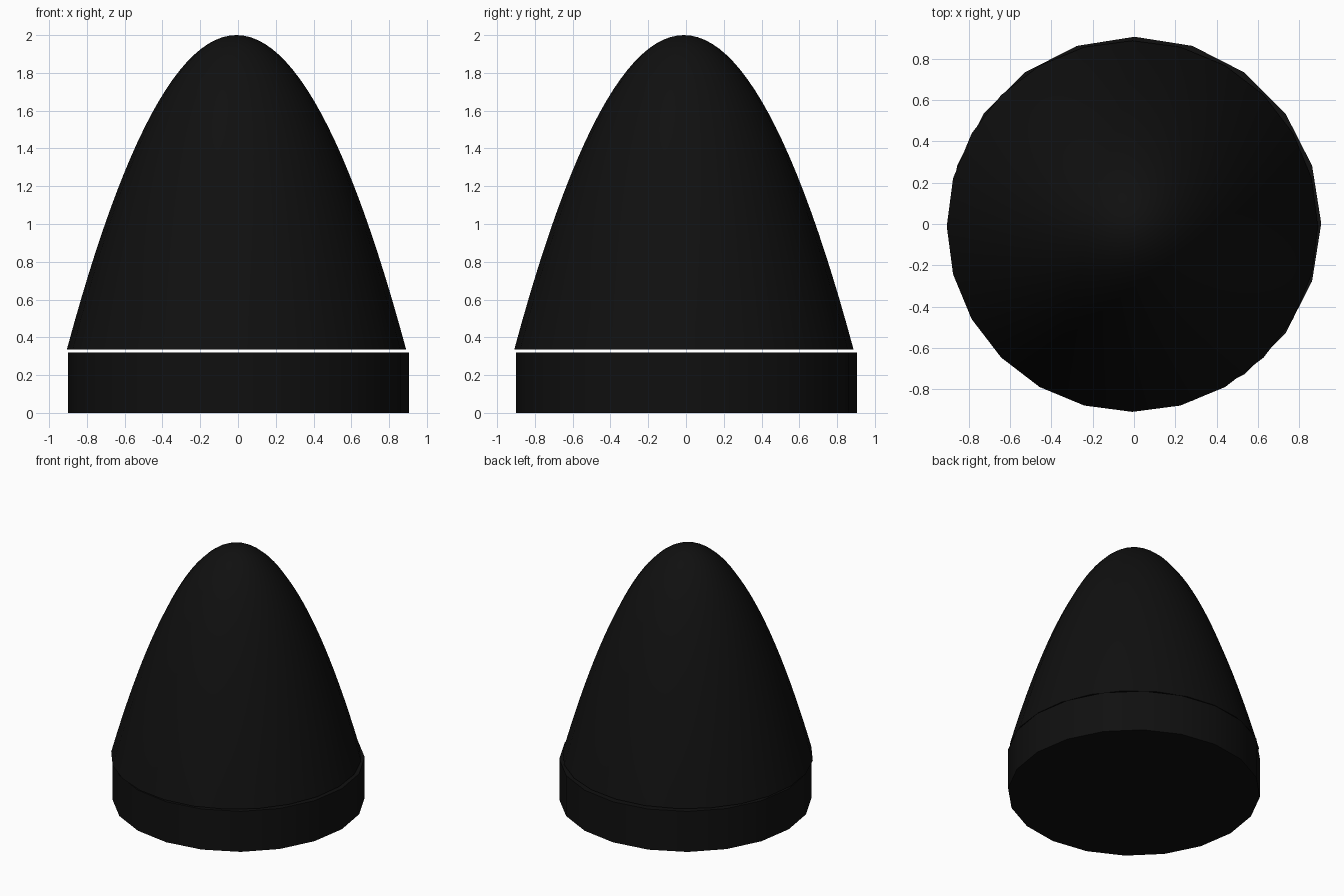
import bpy, bmesh, math
from mathutils import Matrix

if "Cube" in bpy.data.objects:
    bpy.data.objects.remove(bpy.data.objects["Cube"])

black = bpy.data.materials.new("black")
black.diffuse_color = (0.005, 0.005, 0.005, 1)
black.use_nodes = True
black.node_tree.nodes["Principled BSDF"].inputs["Base Color"].default_value = black.diffuse_color


def revolve(name, profile, sides, center):
    """Spin an (r, z) profile around the z axis into a closed solid."""
    bm = bmesh.new()
    verts = [bm.verts.new((r, 0, z)) for r, z in profile]
    edges = [bm.edges.new(pair) for pair in zip(verts, verts[1:])]
    bmesh.ops.spin(bm, geom=verts + edges, cent=(0, 0, 0), axis=(0, 0, 1),
                   angle=math.tau, steps=sides, use_duplicate=False)
    bmesh.ops.remove_doubles(bm, verts=bm.verts, dist=0.0005)
    bmesh.ops.recalc_face_normals(bm, faces=bm.faces)
    bm.transform(Matrix.Translation((*center, 0)))
    mesh = bpy.data.meshes.new(name)
    bm.to_mesh(mesh)
    bm.free()
    mesh.materials.append(black)
    obj = bpy.data.objects.new(name, mesh)
    bpy.context.collection.objects.link(obj)
    bpy.ops.object.select_all(action='DESELECT')
    obj.select_set(True)
    bpy.context.view_layer.objects.active = obj
    bpy.ops.object.shade_smooth_by_angle(angle=math.radians(30))
    return obj


# Base: low 20-sided drum
revolve("base_drum", [(0, 0), (0.903, 0), (0.903, 0.32), (0, 0.32)],
        20, (0.003, 0.003))

# Dome: 24-sided paraboloid floating just above the drum, slightly off centre
BOTTOM, TOP, RADIUS, RINGS = 0.336, 2.0, 0.898, 24
curve = [(RADIUS * i / RINGS, TOP - (TOP - BOTTOM) * (i / RINGS) ** 2)
         for i in range(RINGS + 1)]
revolve("dome", curve + [(0, BOTTOM)], 24, (-0.008, -0.011))
